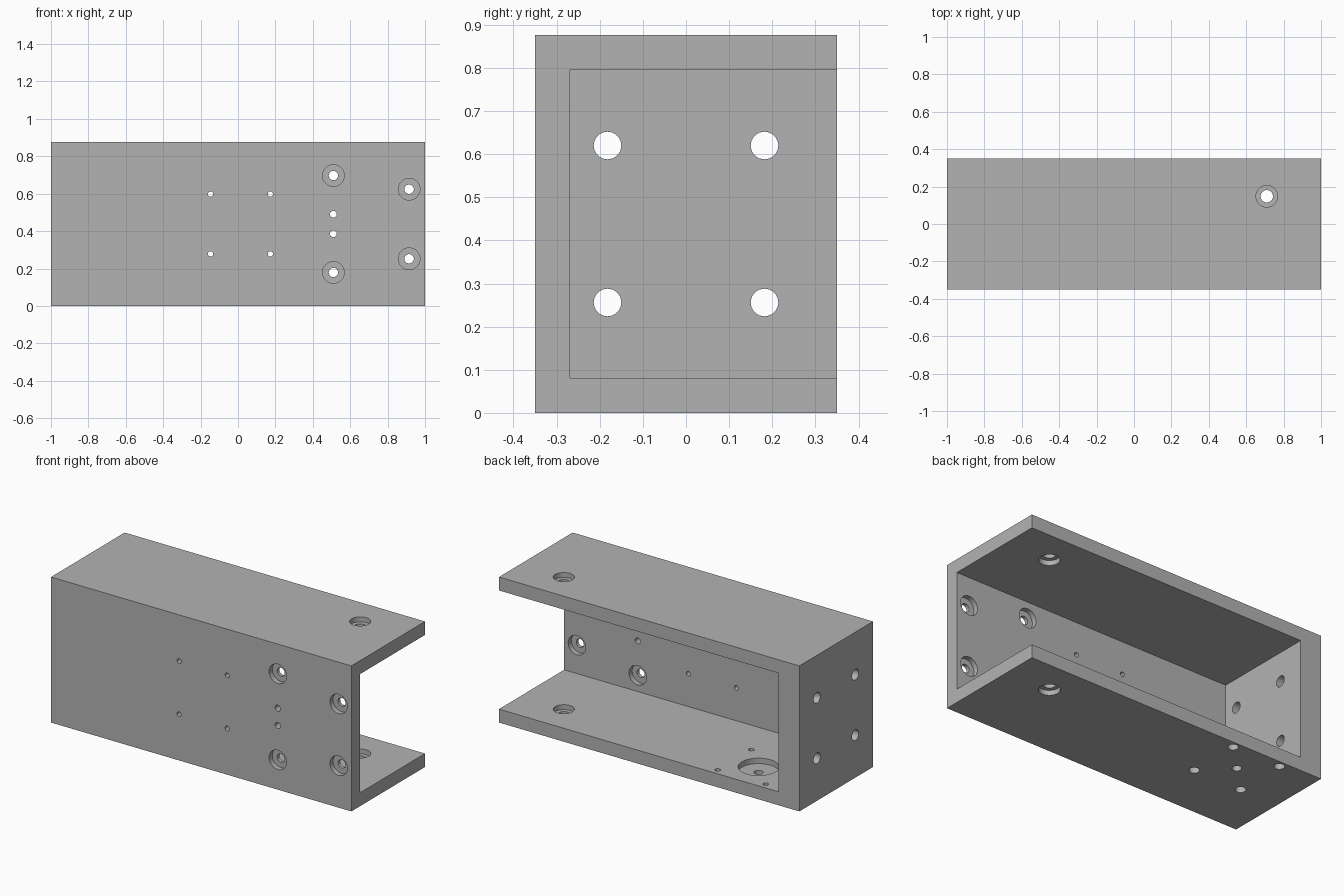
import bpy, bmesh, math
from mathutils import Vector

cube = bpy.data.objects.get("Cube")
if cube:
    bpy.data.objects.remove(cube, do_unlink=True)

HEIGHT, DEPTH, WALL, END_WALL = 0.876, 0.70, 0.081, 0.14
MID_Z, FRONT, OUT = HEIGHT / 2, -DEPTH / 2, 0.02
SEGMENTS = 32

grey = bpy.data.materials.new("machined grey")
grey.use_nodes = True
colour = (0.45, 0.45, 0.45, 1)
grey.diffuse_color = colour
grey.node_tree.nodes["Principled BSDF"].inputs["Base Color"].default_value = colour


def new_object(name, bm):
    bmesh.ops.recalc_face_normals(bm, faces=bm.faces)
    mesh = bpy.data.meshes.new(name)
    bm.to_mesh(mesh)
    bm.free()
    mesh.materials.append(grey)
    obj = bpy.data.objects.new(name, mesh)
    bpy.context.collection.objects.link(obj)
    return obj


def box(name, low, high):
    bm = bmesh.new()
    bmesh.ops.create_cube(bm, size=1)
    for v in bm.verts:
        v.co = [l + (c + 0.5) * (h - l) for c, l, h in zip(v.co, low, high)]
    return new_object(name, bm)


def drill(bm, origin, direction, steps):
    """Stepped round cutter: each step is (radius, start depth, end depth)."""
    turn = Vector(direction).to_track_quat('Z', 'Y')
    rings = []
    for radius, start, end in steps:
        for depth in (start, end):
            ring = []
            for i in range(SEGMENTS):
                a = math.tau * i / SEGMENTS
                p = Vector((radius * math.cos(a), radius * math.sin(a), depth))
                ring.append(bm.verts.new(Vector(origin) + turn @ p))
            rings.append(ring)
    for a, b in zip(rings, rings[1:]):
        for i in range(SEGMENTS):
            j = (i + 1) % SEGMENTS
            bm.faces.new((a[i], a[j], b[j], b[i]))
    bm.faces.new(rings[0][::-1])
    bm.faces.new(rings[-1])


def cut(target, cutter):
    mod = target.modifiers.new("cut", 'BOOLEAN')
    mod.operation, mod.solver, mod.object = 'DIFFERENCE', 'EXACT', cutter
    graph = bpy.context.evaluated_depsgraph_get()
    mesh = bpy.data.meshes.new_from_object(target.evaluated_get(graph))
    target.modifiers.clear()
    target.data = mesh
    bpy.data.objects.remove(cutter, do_unlink=True)


def plain(radius, thickness=WALL):
    return [(radius, -OUT, thickness + OUT)]


def double_bore(wide, narrow, depth=0.03):
    return [(wide, -OUT, depth), (narrow, depth, WALL - depth), (wide, WALL - depth, WALL + OUT)]


# Housing: block hollowed out, open at the back and at its left end
housing = box("housing", (-1, FRONT, 0), (1, -FRONT, HEIGHT))
cut(housing, box("cavity", (-1 + END_WALL, FRONT + WALL, WALL), (1.2, 0.6, HEIGHT - WALL)))

holes = bmesh.new()
inward, up, down, along = (0, 1, 0), (0, 0, 1), (0, 0, -1), (1, 0, 0)

for side in (-1, 1):
    # Front wall: counterbored bolt holes and small pin holes
    for x, dz in ((0.51, 0.259), (0.915, 0.186)):
        drill(holes, (x, FRONT, MID_Z + side * dz), inward, double_bore(0.058, 0.025))
    drill(holes, (0.51, FRONT, MID_Z + side * 0.052), inward, plain(0.018))
    for other in (-1, 1):
        drill(holes, (0.013 + other * 0.16, FRONT, MID_Z + side * 0.16), inward, plain(0.014))
        # End wall bolt holes
        drill(holes, (-1, side * 0.182, MID_Z + other * 0.182), along, plain(0.032, END_WALL))
        # Floor mounting holes, wider underneath
        drill(holes, (-0.587 + side * 0.16, 0.148 + other * 0.16, 0), up,
              [(0.029, -OUT, 0.045), (0.016, 0.045, WALL + OUT)])

# Matching bores in the top and the floor
drill(holes, (0.71, 0.148, HEIGHT), down, double_bore(0.058, 0.033))
drill(holes, (0.71, 0.148, 0), up, double_bore(0.058, 0.033))

# Round recess in the floor with its central hole
drill(holes, (-0.587, 0.148, 0), up, [(0.026, -OUT, 0.048), (0.112, 0.048, WALL + OUT)])

cut(housing, new_object("hole_cutter", holes))

bpy.ops.object.select_all(action='DESELECT')
housing.select_set(True)
bpy.context.view_layer.objects.active = housing
bpy.ops.object.shade_smooth_by_angle(angle=math.radians(30))
